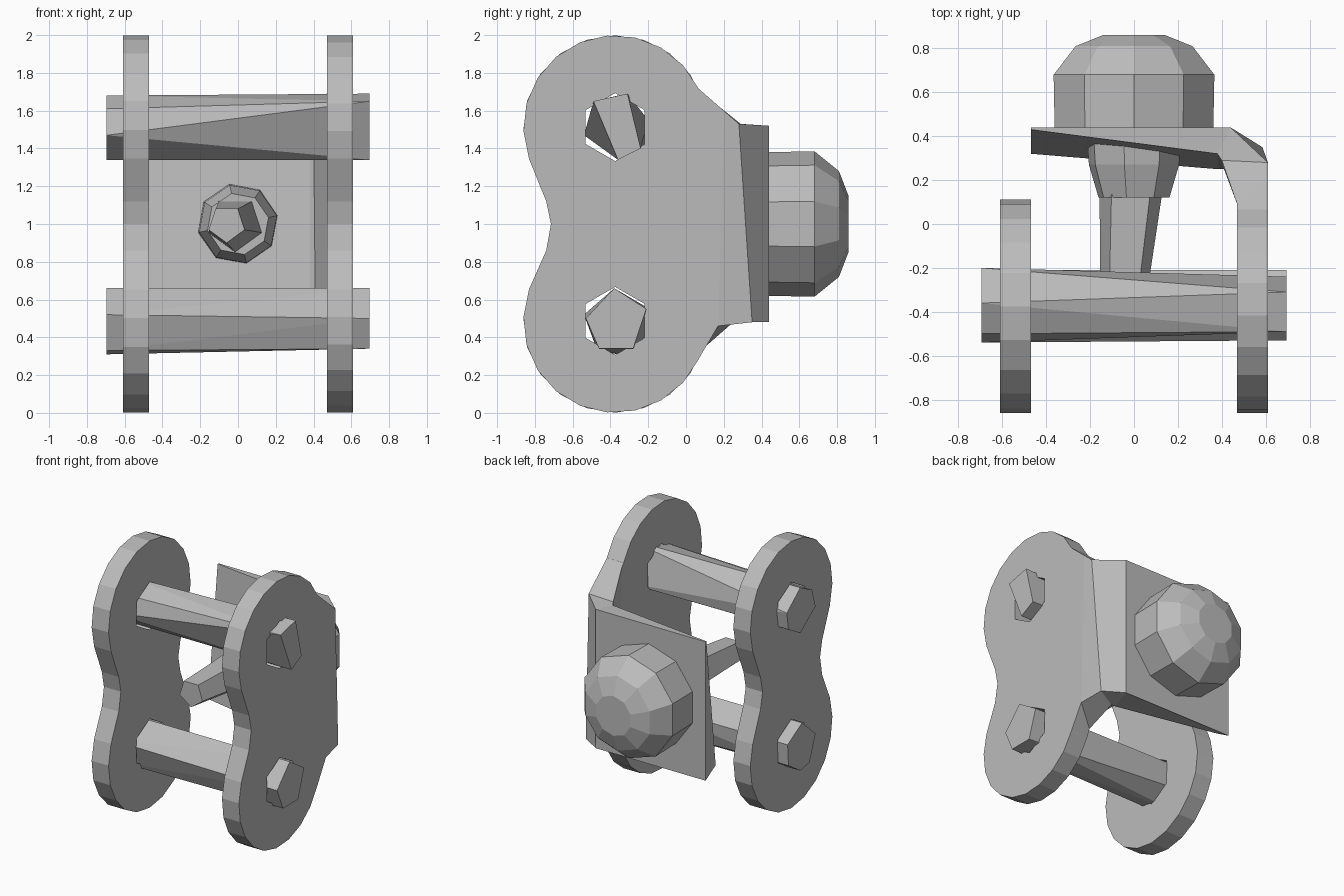
import bpy, bmesh, math
from mathutils import Vector, Matrix

cube = bpy.data.objects.get("Cube")
if cube:
    bpy.data.objects.remove(cube, do_unlink=True)

STEEL = (0.5, 0.5, 0.5, 1.0)
steel = bpy.data.materials.new("grey steel")
steel.use_nodes = True
steel.diffuse_color = STEEL
steel.node_tree.nodes["Principled BSDF"].inputs["Base Color"].default_value = STEEL


def finish(name, bm):
    """Turn a bmesh into a flat shaded steel object."""
    bmesh.ops.remove_doubles(bm, verts=bm.verts, dist=0.0005)
    bmesh.ops.recalc_face_normals(bm, faces=bm.faces)
    mesh = bpy.data.meshes.new(name)
    bm.to_mesh(mesh)
    bm.free()
    mesh.materials.clear()
    mesh.materials.append(steel)
    for poly in mesh.polygons:
        poly.use_smooth = False
        poly.material_index = 0
    obj = bpy.data.objects.new(name, mesh)
    bpy.context.collection.objects.link(obj)
    return obj


def arc(cy, cz, r, start, end, steps):
    angles = [math.radians(start + (end - start) * i / steps) for i in range(steps + 1)]
    return [(cy + r * math.cos(a), cz + r * math.sin(a)) for a in angles]


def loft(name, rings):
    """Skin a list of closed rings and cap both ends."""
    bm = bmesh.new()
    loops = [[bm.verts.new(p) for p in ring] for ring in rings]
    for a, b in zip(loops, loops[1:]):
        for i in range(len(a)):
            j = (i + 1) % len(a)
            bm.faces.new((a[i], a[j], b[j], b[i]))
    bm.faces.new(loops[0])
    bm.faces.new(loops[-1])
    return finish(name, bm)


PIN_Y, LOW, HIGH, LOBE = -0.375, 0.487, 1.513, 0.486


def plate(name, x, outline):
    """Extruded side plate with two pin holes."""
    curve = bpy.data.curves.new(name + "_profile", 'CURVE')
    curve.dimensions = '2D'
    curve.fill_mode = 'BOTH'
    curve.extrude = 0.07
    holes = [arc(PIN_Y, z, 0.18, 30, 330, 5) for z in (LOW, HIGH)]
    for points in [outline] + holes:
        spline = curve.splines.new('POLY')
        spline.points.add(len(points) - 1)
        for p, (y, z) in zip(spline.points, points):
            p.co = (y, z, 0, 1)
        spline.use_cyclic_u = True
    helper = bpy.data.objects.new(name + "_profile", curve)
    bpy.context.collection.objects.link(helper)
    bpy.context.view_layer.update()
    mesh = bpy.data.meshes.new_from_object(
        helper.evaluated_get(bpy.context.evaluated_depsgraph_get()))
    bm = bmesh.new()
    bm.from_mesh(mesh)
    bpy.data.objects.remove(helper)
    bpy.data.meshes.remove(mesh)
    stand_up = Matrix(((0, 0, 1, x), (1, 0, 0, 0), (0, 1, 0, 0), (0, 0, 0, 1)))
    bm.transform(stand_up)
    return finish(name, bm)


# Side plates: the right one is a full figure eight, the left one runs into the tab
front_waist = [(-0.74, 1.12), (-0.715, 1.0), (-0.74, 0.86)]
back_waist = [(-0.01, 0.88), (-0.035, 1.0), (-0.01, 1.12)]
plate("right_plate", -0.54,
      arc(PIN_Y, HIGH, LOBE, -20, 200, 12) + front_waist
      + arc(PIN_Y, LOW, LOBE, 160, 380, 12) + back_waist)
plate("left_plate", 0.54,
      arc(PIN_Y, HIGH, LOBE, 25, 200, 10) + front_waist
      + arc(PIN_Y, LOW, LOBE, 160, 335, 10))

# Bent tab: inner top, outer top, outer bottom, inner bottom at each station
loft("bent_tab", [
    [(0.47, 0.065, 1.718), (0.61, 0.065, 1.718), (0.61, 0.065, 0.282), (0.47, 0.065, 0.282)],
    [(0.47, 0.09, 1.69), (0.61, 0.2, 1.6), (0.61, 0.17, 0.46), (0.47, 0.09, 0.34)],
    [(0.40, 0.29, 1.53), (0.61, 0.28, 1.53), (0.585, 0.35, 0.48), (0.41, 0.25, 0.48)],
    [(0.38, 0.32, 1.52), (0.44, 0.44, 1.52), (0.44, 0.44, 0.48), (0.38, 0.25, 0.48)],
    [(-0.47, 0.43, 1.52), (-0.47, 0.44, 1.52), (-0.47, 0.44, 0.48), (-0.47, 0.32, 0.55)],
])


# Faceted pins, each the hull of two unlike end profiles
def pin(name, right_end, left_end):
    bm = bmesh.new()
    for x, ring in ((-0.695, right_end), (0.695, left_end)):
        for y, z in ring:
            bm.verts.new((x, y, z))
    bmesh.ops.convex_hull(bm, input=bm.verts)
    return finish(name, bm)


pin("upper_pin",
    [(-0.54, 1.47), (-0.36, 1.34), (-0.22, 1.42), (-0.2, 1.55), (-0.36, 1.68), (-0.5, 1.61)],
    [(-0.49, 1.65), (-0.31, 1.69), (-0.24, 1.4), (-0.36, 1.34)])
pin("lower_pin",
    [(-0.54, 0.52), (-0.47, 0.33), (-0.36, 0.31), (-0.22, 0.4), (-0.21, 0.56), (-0.38, 0.66)],
    [(-0.53, 0.5), (-0.38, 0.66), (-0.21, 0.55), (-0.28, 0.34), (-0.46, 0.34)])


# Turned parts along y: each station is y, radius, centre x
def turned(name, sides, stations, turn=0.0):
    rings = []
    for y, r, cx in stations:
        ring = arc(cx, 1.0, r, turn, turn + 360 - 360 / sides, sides - 1)
        rings.append([Vector((x, y, z)) for x, z in ring])
    return loft(name, rings)


turned("bolt_head", 10,
       [(0.43, 0.38, 0), (0.68, 0.385, 0), (0.81, 0.28, 0), (0.86, 0.15, 0)], 18)
turned("bolt_collar", 8, [(0.42, 0.22, 0), (0.27, 0.21, 0), (0.12, 0.165, 0)], 12)
turned("bolt_shank", 5, [(0.2, 0.155, -0.01), (-0.22, 0.12, -0.04), (-0.47, 0.1, -0.06)], 54)
